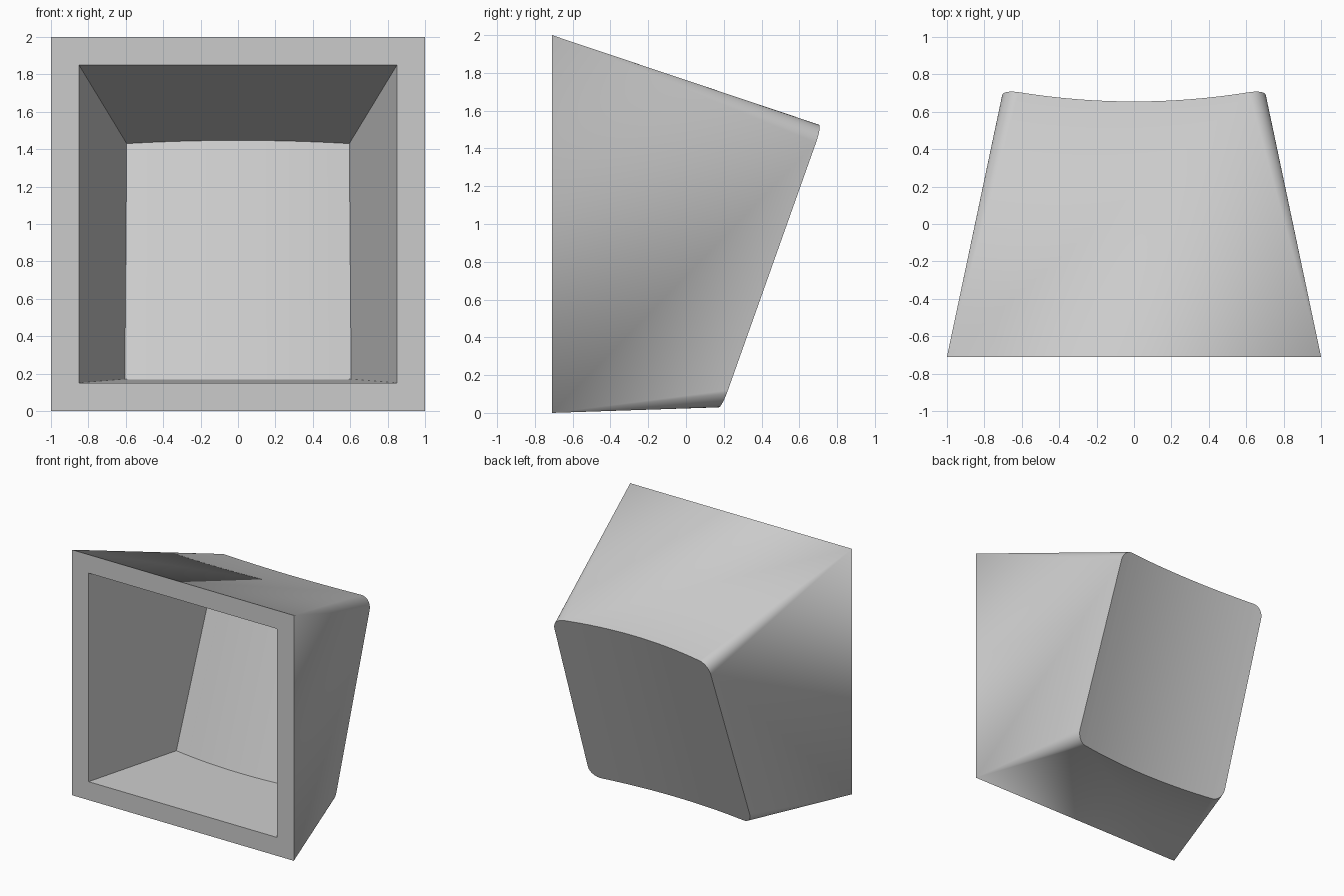
import bpy
import bmesh
import math

cube = bpy.data.objects.get("Cube")
if cube:
    bpy.data.objects.remove(cube, do_unlink=True)

FRONT_Y = -0.71

grey = bpy.data.materials.new("plain grey")
grey.use_nodes = True
colour = (0.6, 0.6, 0.6, 1)
grey.diffuse_color = colour
grey.node_tree.nodes["Principled BSDF"].inputs["Base Color"].default_value = colour


def columns(width, radius, arc_steps=8, flat_steps=16):
    """Half-widths and corner drops along one edge of the back panel."""
    flat = width - radius
    right = []
    if radius:
        for i in range(1, arc_steps + 1):
            a = math.pi / 2 * i / arc_steps
            right.append((flat + radius * math.sin(a), radius * (1 - math.cos(a))))
    middle = [(flat * (2 * i / flat_steps - 1), 0) for i in range(flat_steps + 1)]
    return [(-x, d) for x, d in reversed(right)] + middle + right, len(right)


def tapered_skin(bm, half, z_low, z_high, low, high, radius, sag):
    """Square mouth lofted to a slanted, hollowed back; low and high are (width, y, z)."""
    mouth = [bm.verts.new((x, FRONT_Y, z)) for x, z in
             ((-half, z_low), (half, z_low), (half, z_high), (-half, z_high))]

    def back_row(end, sign):
        width, _, z_end = end
        row, arc = columns(width, radius)
        verts = []
        for x, drop in row:
            z = z_end + sign * drop
            t = (z - low[2]) / (high[2] - low[2])
            dip = sag * (1 - (x / width) ** 2)
            y = low[1] + t * (high[1] - low[1]) - dip
            # Keep the hollowed edge on the sloping top or bottom panel
            z += dip * (0.34 * t - 0.03 * (1 - t))
            verts.append(bm.verts.new((x, y, z)))
        return verts, arc

    bottom, arc = back_row(low, 1)
    top, arc = back_row(high, -1)

    # Hollow back panel
    for i in range(len(top) - 1):
        bm.faces.new((bottom[i], bottom[i + 1], top[i + 1], top[i]))

    # Top, bottom and side panels
    last = len(top) - arc
    bm.faces.new([mouth[1], mouth[0]] + bottom[arc:last])
    bm.faces.new([mouth[2], mouth[3]] + top[arc:last])
    bm.faces.new((mouth[0], mouth[3], top[0], bottom[0]))
    bm.faces.new((mouth[1], mouth[2], top[-1], bottom[-1]))

    # Rounded corners fanning out from the mouth corners
    for row, left, right in ((bottom, 0, 1), (top, 3, 2)):
        for i in range(arc):
            bm.faces.new((mouth[left], row[i], row[i + 1]))
            bm.faces.new((mouth[right], row[-1 - i], row[-2 - i]))
    return mouth


bm = bmesh.new()
outer = tapered_skin(bm, 1, 0, 2, (0.73, 0.19, 0.03), (0.705, 0.72, 1.52), 0.09, 0.065)
inner = tapered_skin(bm, 0.85, 0.15, 1.85, (0.605, 0.07, 0.17), (0.595, 0.54, 1.43), 0, 0.05)

# Flat front rim
for i in range(4):
    j = (i + 1) % 4
    bm.faces.new((outer[i], outer[j], inner[j], inner[i]))
bmesh.ops.recalc_face_normals(bm, faces=bm.faces)

mesh = bpy.data.meshes.new("tapered_housing")
bm.to_mesh(mesh)
bm.free()
mesh.materials.append(grey)
housing = bpy.data.objects.new("tapered_housing", mesh)
bpy.context.collection.objects.link(housing)

bpy.ops.object.select_all(action="DESELECT")
housing.select_set(True)
bpy.context.view_layer.objects.active = housing
bpy.ops.object.shade_smooth_by_angle(angle=math.radians(30))
weighted = housing.modifiers.new("even_shading", "WEIGHTED_NORMAL")
weighted.keep_sharp = True
